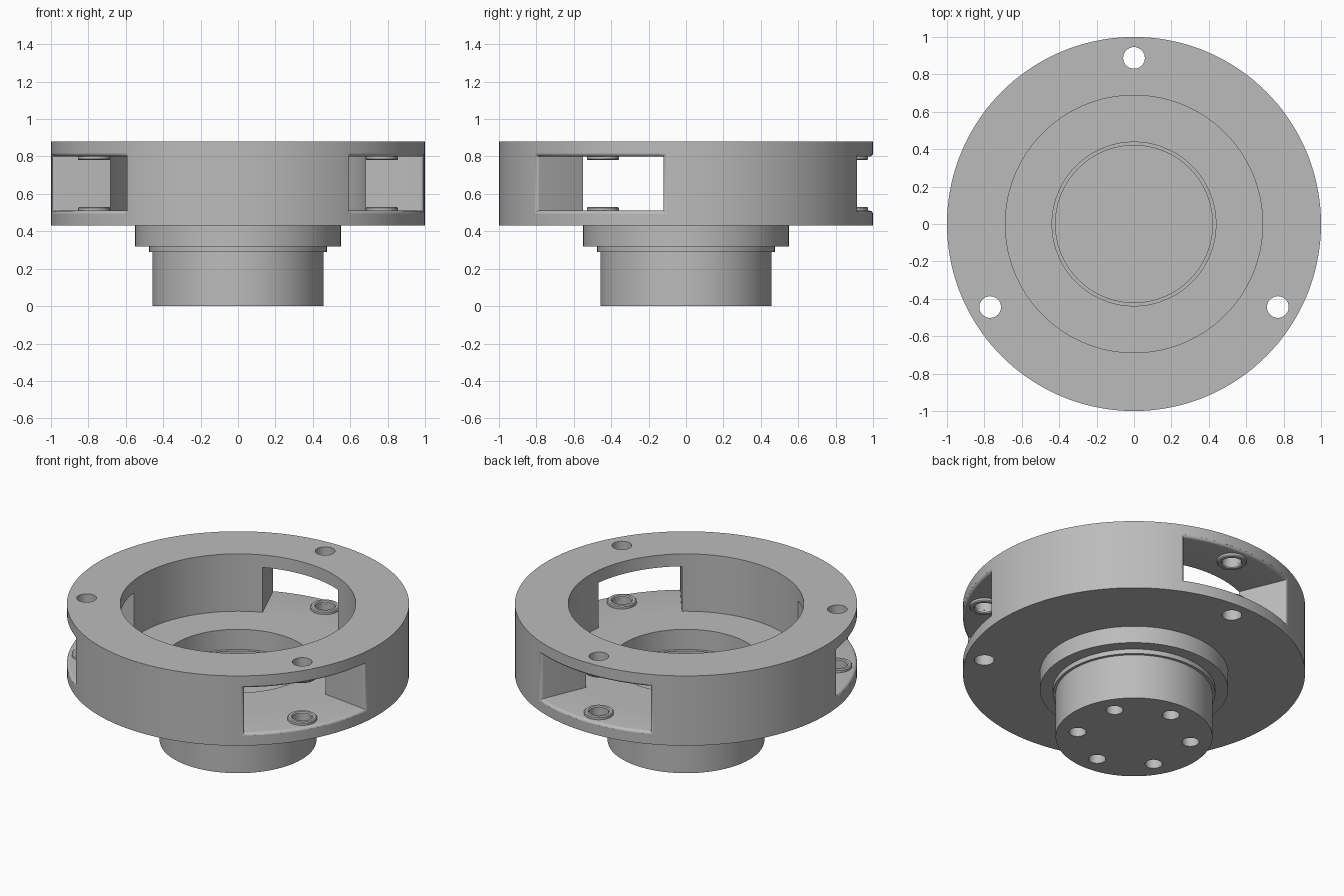
import bpy, bmesh
from math import sin, cos, pi, radians

if "Cube" in bpy.data.objects:
    bpy.data.objects.remove(bpy.data.objects["Cube"], do_unlink=True)

grey = bpy.data.materials.new("plain grey")
grey.use_nodes = True
GREY = (0.5, 0.5, 0.5, 1)
grey.diffuse_color = GREY
grey.node_tree.nodes["Principled BSDF"].inputs["Base Color"].default_value = GREY

FLOOR, CEIL, TOP = 0.51, 0.80, 0.88      # window floor, window ceiling, top face
BOLT_R, HOLE_R = 0.888, 0.058
ARMS = [radians(a) for a in (90, 210, 330)]


def finish(name, bm):
    bmesh.ops.recalc_face_normals(bm, faces=bm.faces[:])
    mesh = bpy.data.meshes.new(name)
    bm.to_mesh(mesh)
    bm.free()
    mesh.materials.append(grey)
    ob = bpy.data.objects.new(name, mesh)
    bpy.context.collection.objects.link(ob)
    return ob


def bridge(bm, a, b):
    for i in range(len(a)):
        j = (i + 1) % len(a)
        bm.faces.new((a[i], a[j], b[j], b[i]))


def lathe(name, profile, n, centre=(0, 0), closed=False):
    """Revolve (radius, z) points; an open profile gets flat end caps."""
    bm = bmesh.new()
    rings = [[bm.verts.new((centre[0] + r * cos(2 * pi * k / n),
                            centre[1] + r * sin(2 * pi * k / n), z))
              for k in range(n)] for r, z in profile]
    for a, b in zip(rings, rings[1:]):
        bridge(bm, a, b)
    if closed:
        bridge(bm, rings[-1], rings[0])
    else:
        bm.faces.new(rings[0])
        bm.faces.new(rings[-1])
    return finish(name, bm)


def window_cutter(angle, half=radians(23), lip=0.018, n=24):
    """Radial wedge that flares at the rim to leave a rounded lip."""
    sections = [(0.67, 0)]
    for t in (0, 20, 40, 60, 80):
        sections.append((1 - lip + lip * sin(radians(t)), lip * (1 - cos(radians(t)))))
    sections.append((1.04, lip))
    bm = bmesh.new()
    loops = []
    for r, grow in sections:
        h = half + grow
        arc = [angle - h + 2 * h * k / n for k in range(n + 1)]
        low = [(r * cos(a), r * sin(a), FLOOR - grow) for a in arc]
        high = [(r * cos(a), r * sin(a), CEIL + grow) for a in reversed(arc)]
        loops.append([bm.verts.new(p) for p in low + high])
    for a, b in zip(loops, loops[1:]):
        bridge(bm, a, b)
    for loop in (loops[0], loops[-1]):
        for k in range(n):
            bm.faces.new((loop[k], loop[k + 1], loop[-2 - k], loop[-1 - k]))
    return finish("window_cutter", bm)


def polar(r, a):
    return (r * cos(a), r * sin(a))


def smooth(ob):
    bpy.ops.object.select_all(action='DESELECT')
    ob.select_set(True)
    bpy.context.view_layer.objects.active = ob
    bpy.ops.object.shade_smooth_by_angle(angle=radians(30))


# Stepped hub and hollow drum, one turned body
body = lathe("housing", [
    (0.458, 0), (0.458, 0.29), (0.475, 0.29), (0.475, 0.32), (0.55, 0.32),
    (0.55, 0.43), (1, 0.43), (1, TOP), (0.688, TOP), (0.688, FLOOR),
    (0.438, FLOOR), (0.438, 0.38), (0.42, 0.38), (0.42, 0.36)], 144)

# Windows, bolt holes and blind holes under the hub
cutters = [window_cutter(a) for a in ARMS]
for a in ARMS:
    cutters.append(lathe("bolt_hole_cutter", [(HOLE_R, 0.3), (HOLE_R, 1)], 32, polar(BOLT_R, a)))
for k in range(6):
    cutters.append(lathe("blind_hole_cutter", [(0.05, -0.1), (0.05, 0.22)], 32,
                         polar(0.335, radians(30 + 60 * k))))
bpy.context.view_layer.objects.active = body
for c in cutters:
    mod = body.modifiers.new("cut", 'BOOLEAN')
    mod.operation, mod.solver, mod.object = 'DIFFERENCE', 'EXACT', c
    bpy.ops.object.modifier_apply(modifier=mod.name)
    bpy.data.objects.remove(c, do_unlink=True)
smooth(body)

# Raised rings around the bolt holes inside each window
for i, a in enumerate(ARMS):
    for label, z, d in (("lower", FLOOR, 1), ("upper", CEIL, -1)):
        ring = lathe(f"{label}_bolt_ring_{i + 1}", [
            (HOLE_R, z), (0.086, z), (0.086, z + 0.014 * d), (0.08, z + 0.02 * d),
            (HOLE_R + 0.006, z + 0.02 * d), (HOLE_R, z + 0.014 * d)],
            40, polar(BOLT_R, a), closed=True)
        smooth(ring)
